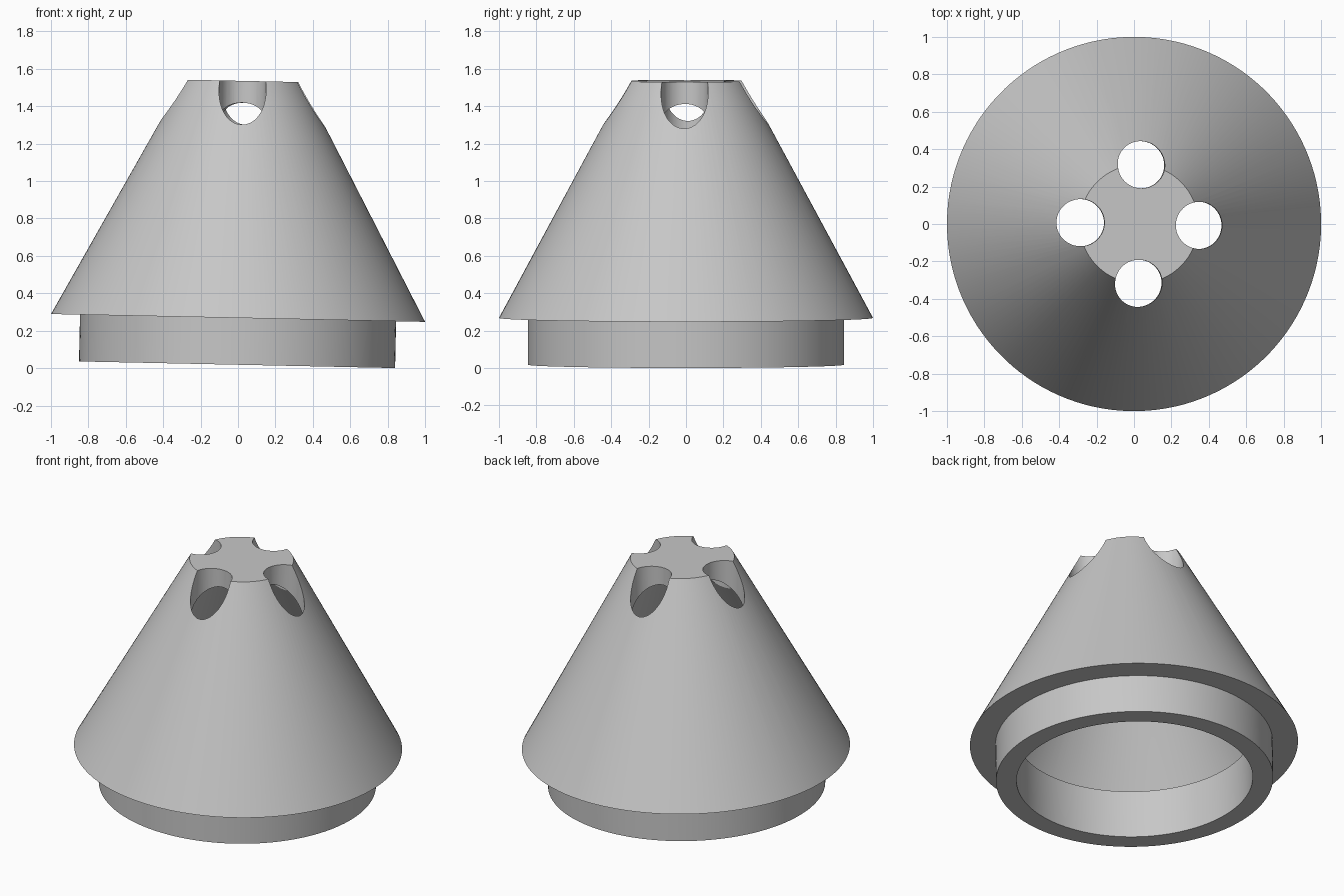
import bpy, bmesh
from math import radians, cos, sin, pi
from mathutils import Matrix

cube = bpy.data.objects.get("Cube")
if cube:
    bpy.data.objects.remove(cube, do_unlink=True)

# Single plain grey
grey = bpy.data.materials.new("light_grey")
grey.use_nodes = True
colour = (0.57, 0.57, 0.57, 1)
grey.diffuse_color = colour
bsdf = next(n for n in grey.node_tree.nodes if n.type == "BSDF_PRINCIPLED")
bsdf.inputs["Base Color"].default_value = colour


def add_object(name, bm):
    mesh = bpy.data.meshes.new(name)
    bmesh.ops.recalc_face_normals(bm, faces=bm.faces)
    bm.to_mesh(mesh)
    bm.free()
    mesh.materials.append(grey)
    obj = bpy.data.objects.new(name, mesh)
    bpy.context.collection.objects.link(obj)
    return obj


def lathe(name, profile, steps=128):
    """Spin an (r, z) profile that starts and ends on the axis."""
    bm = bmesh.new()
    verts = [bm.verts.new((r, 0, z)) for r, z in profile]
    edges = [bm.edges.new(pair) for pair in zip(verts, verts[1:])]
    bmesh.ops.spin(bm, geom=verts + edges, axis=(0, 0, 1), cent=(0, 0, 0),
                   angle=2 * pi, steps=steps, use_merge=True)
    bmesh.ops.remove_doubles(bm, verts=bm.verts, dist=0.0001)
    return add_object(name, bm)


# Thin-walled cone with a flat top, a domed cavity and a narrower collar below
dome_radius, dome_z, dome_steps = 0.475, 0.966, 12
dome = []
for i in range(dome_steps + 1):
    a = radians(61.5) * (1 - i / dome_steps)
    dome.append((dome_radius * sin(a), dome_z + dome_radius * cos(a)))
cone = lathe("hollow_cone", [
    (0, 1.517), (0.317, 1.517), (1.0, 0.25),     # outer cone
    (0.845, 0.25), (0.845, 0), (0.72, 0),        # step and collar
    (0.72, 0.316), (0.89, 0.316)] + dome)        # inner ledge and cavity

# Four holes parallel to the axis, centred on the top rim
bm = bmesh.new()
for i in range(4):
    a = i * pi / 2
    bmesh.ops.create_cone(
        bm, cap_ends=True, segments=64, radius1=0.126, radius2=0.126, depth=0.9,
        matrix=Matrix.Translation((0.317 * cos(a) + 0.006, 0.317 * sin(a), 1.35)))
cutter = add_object("hole_cutter", bm)
cutter.hide_render = True

holes = cone.modifiers.new("holes", "BOOLEAN")
holes.operation = "DIFFERENCE"
holes.solver = "EXACT"
holes.object = cutter
bpy.context.view_layer.objects.active = cone
cone.select_set(True)
bpy.ops.object.modifier_apply(modifier=holes.name)
bpy.data.objects.remove(cutter, do_unlink=True)
bpy.ops.object.shade_smooth_by_angle(angle=radians(25))

# Slight lean towards the left side
cone.matrix_world = (Matrix.Translation((-0.005, 0, 0.018))
                     @ Matrix.Rotation(radians(1.2), 4, "Y")
                     @ Matrix.Rotation(radians(-1.3), 4, "Z"))
